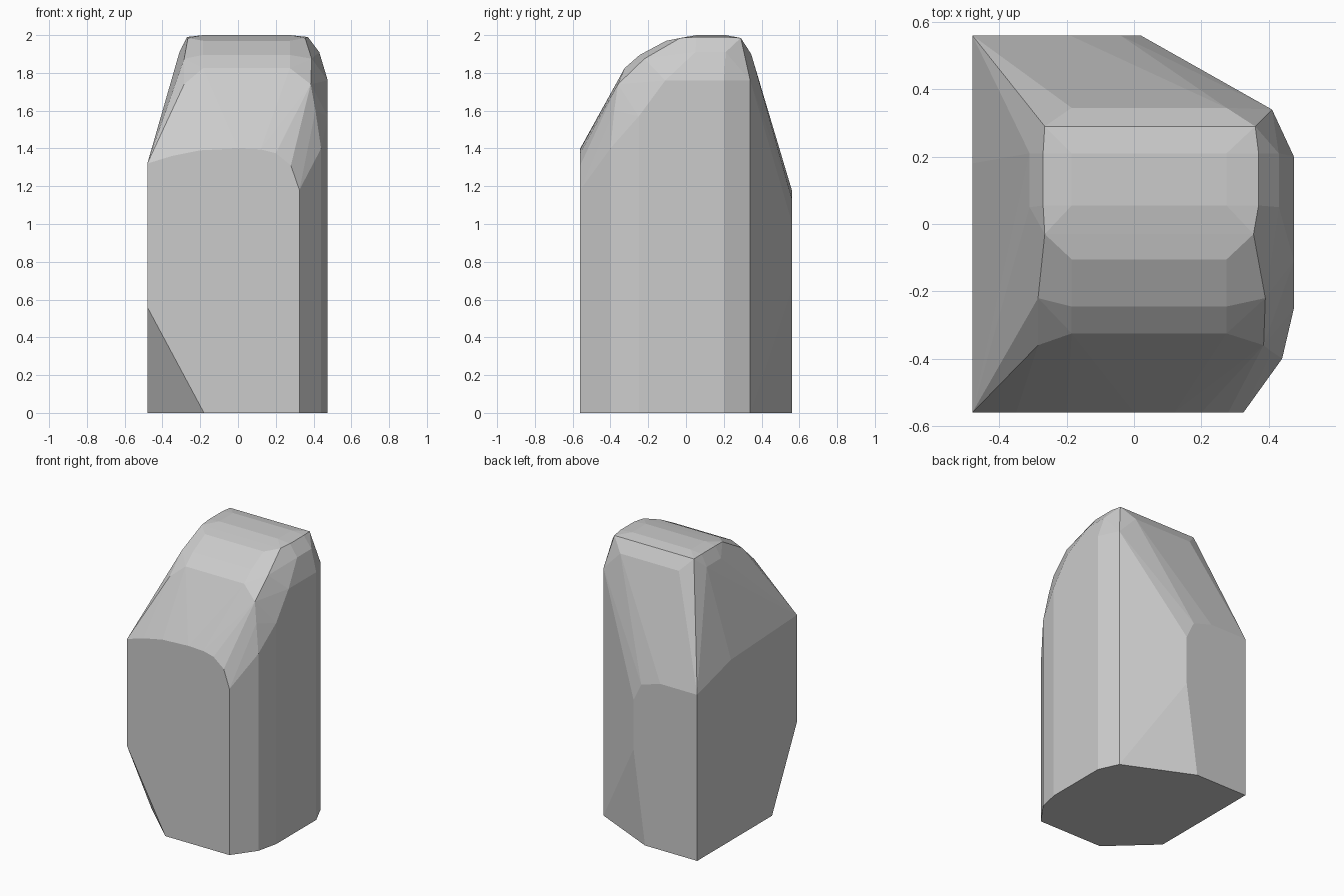
import bpy, bmesh, math

# footprint corners (x, y) with the height of the wall at each one
footprint = [(0.325, -0.56, 1.18), (0.44, -0.40, 1.40), (0.475, -0.25, 1.57),
             (0.475, 0.20, 1.76), (0.41, 0.34, 1.76)]
pts = []
for x, y, top in footprint:
    pts += [(x, y, 0), (x, y, top)]

# remaining ground corners, including the cut front left corner
pts += [(-0.48, -0.28, 0), (-0.18, -0.56, 0), (-0.48, -0.56, 0.56),
        (-0.07, 0.56, 0), (-0.48, 0.56, 0)]

# top edge of the front wall (x, z)
pts += [(x, -0.56, z) for x, z in [(-0.48, 1.32), (-0.35, 1.36), (-0.20, 1.39),
        (0, 1.40), (0.12, 1.395), (0.20, 1.375), (0.28, 1.31)]]

# outline of the back wall (x, z)
pts += [(x, 0.56, z) for x, z in [(-0.48, 1.18), (-0.19, 1.18), (-0.04, 1.135),
        (0.02, 1.01), (0.02, 0.66)]]

# shoulders on the left and right
pts += [(-0.48, 0.18, 1.285), (0.475, -0.11, 1.76), (0.41, -0.38, 1.60),
        (-0.31, 0.21, 1.91), (-0.31, 0.05, 1.91),
        (0.43, 0.21, 1.91), (0.43, 0.05, 1.91)]

# rounded crown: rows across the top (y, z, left x, right x)
crown = [(0.345, 1.90, -0.185, 0.275), (0.29, 1.985, -0.265, 0.36),
         (0.21, 1.99, -0.27, 0.37), (0.21, 2.0, -0.185, 0.275),
         (0.055, 1.99, -0.27, 0.37), (0.055, 2.0, -0.185, 0.275),
         (-0.03, 1.985, -0.265, 0.355), (-0.105, 1.97, -0.185, 0.275),
         (-0.22, 1.875, -0.285, 0.39), (-0.245, 1.895, -0.185, 0.275),
         (-0.325, 1.825, -0.185, 0.275), (-0.36, 1.74, -0.285, 0.385)]
for y, z, x0, x1 in crown:
    pts += [(x0, y, z), (x1, y, z)]

# wrap the corners in one faceted stone
bm = bmesh.new()
for p in pts:
    bm.verts.new(p)
bmesh.ops.convex_hull(bm, input=bm.verts[:])
bmesh.ops.delete(bm, geom=[v for v in bm.verts if not v.link_faces], context='VERTS')
bmesh.ops.dissolve_limit(bm, angle_limit=math.radians(1), verts=bm.verts[:], edges=bm.edges[:])
bmesh.ops.recalc_face_normals(bm, faces=bm.faces[:])
mesh = bpy.data.meshes.new("standing_stone")
bm.to_mesh(mesh)
bm.free()
bpy.context.collection.objects.link(bpy.data.objects.new("standing_stone", mesh))
